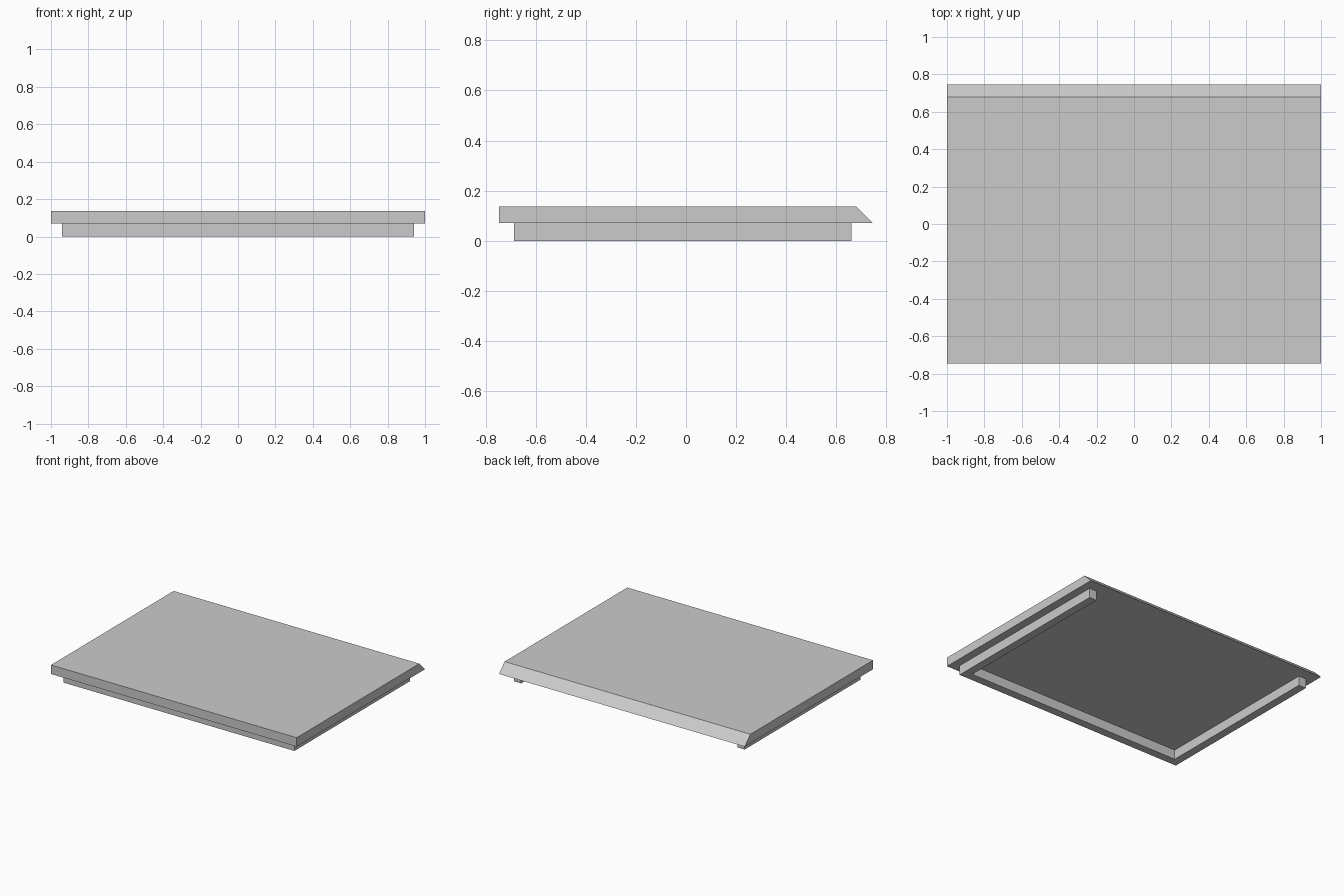
import bpy, bmesh
from mathutils import Vector

cube = bpy.data.objects.get("Cube")
if cube:
    bpy.data.objects.remove(cube, do_unlink=True)

grey = bpy.data.materials.new("light_grey")
grey.use_nodes = True
colour = (0.6, 0.6, 0.6, 1)
grey.diffuse_color = colour
grey.node_tree.nodes["Principled BSDF"].inputs["Base Color"].default_value = colour


def extrude_profile(name, points, direction):
    """Closed solid swept from a flat outline."""
    bm = bmesh.new()
    face = bm.faces.new([bm.verts.new(p) for p in points])
    swept = bmesh.ops.extrude_face_region(bm, geom=[face])["geom"]
    verts = [v for v in swept if isinstance(v, bmesh.types.BMVert)]
    bmesh.ops.translate(bm, verts=verts, vec=Vector(direction))
    bmesh.ops.recalc_face_normals(bm, faces=bm.faces)
    mesh = bpy.data.meshes.new(name)
    bm.to_mesh(mesh)
    bm.free()
    mesh.materials.append(grey)
    obj = bpy.data.objects.new(name, mesh)
    bpy.context.collection.objects.link(obj)
    return obj


half_depth, rim_height, top = 0.746, 0.07, 0.136
bevel = top - rim_height

# Flat lid with a sloped back edge
side = [(-half_depth, rim_height), (half_depth, rim_height),
        (half_depth - bevel, top), (-half_depth, top)]
extrude_profile("lid_panel", [(-1, y, z) for y, z in side], (2, 0, 0))

# U-shaped rim underneath, open at the back
outer, rail, front, back = 0.94, 0.06, -0.687, 0.66
inner = outer - rail
left_half = [(outer, front), (outer, back), (inner, back), (inner, front + rail)]
outline = left_half + [(-x, y) for x, y in reversed(left_half)]
extrude_profile("rim", [(x, y, 0) for x, y in outline], (0, 0, rim_height))
